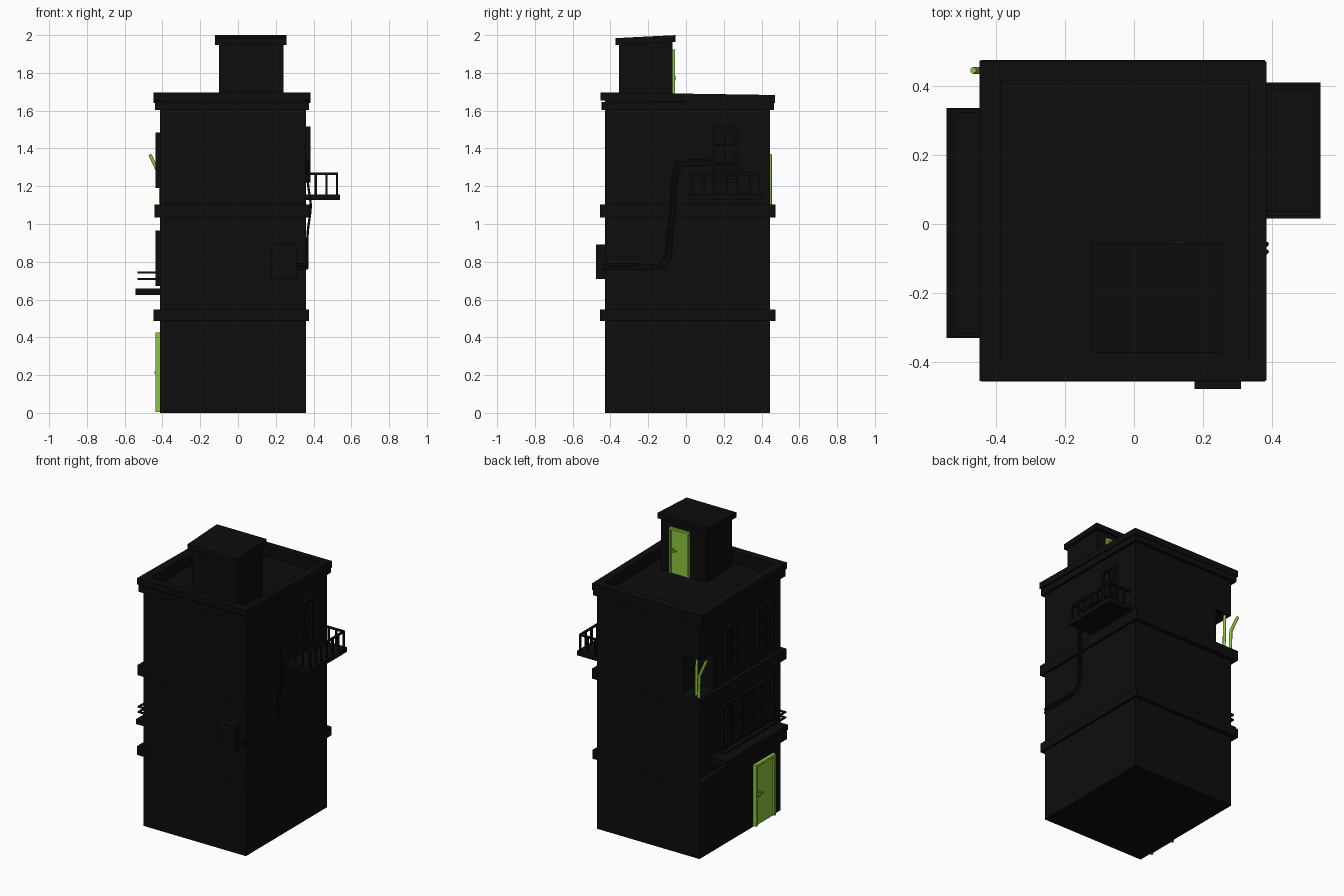
import bpy, bmesh
from mathutils import Vector

if "Cube" in bpy.data.objects:
    bpy.data.objects.remove(bpy.data.objects["Cube"])


def material(name, color):
    m = bpy.data.materials.new(name)
    m.diffuse_color = color
    m.use_nodes = True
    m.node_tree.nodes["Principled BSDF"].inputs["Base Color"].default_value = m.diffuse_color
    return m


BLACK = material("black_paint", (0.004, 0.004, 0.004, 1))
GREEN = material("green_paint", (0.27, 0.56, 0.05, 1))


def add_box(bm, x, y, z, tilt=0.0):
    """Box from ranges; tilt raises the back edge relative to the front."""
    x, y = sorted(x), sorted(y)
    vs = [bm.verts.new((a, b, c + (tilt if b == y[1] else 0))) for c in z for b in y for a in x]
    for f in ((0, 2, 3, 1), (4, 5, 7, 6), (0, 1, 5, 4), (2, 6, 7, 3), (0, 4, 6, 2), (1, 3, 7, 5)):
        bm.faces.new([vs[i] for i in f])


def finish(bm, name, mat=BLACK):
    me = bpy.data.meshes.new(name)
    bm.to_mesh(me)
    bm.free()
    me.materials.append(mat)
    ob = bpy.data.objects.new(name, me)
    bpy.context.collection.objects.link(ob)
    return ob


def boxes(name, items, mat=BLACK):
    bm = bmesh.new()
    for it in items:
        add_box(bm, *it)
    return finish(bm, name, mat)


def ring(name, x, y, z, inner_x, inner_y, tilt=0.0):
    """Closed rectangular rim, sloping towards the back by tilt."""
    bm = bmesh.new()
    loops = []
    for (px, py), h in (((x, y), z[0]), ((x, y), z[1]), ((inner_x, inner_y), z[1]), ((inner_x, inner_y), z[0])):
        pts = ((px[0], py[0]), (px[1], py[0]), (px[1], py[1]), (px[0], py[1]))
        loops.append([bm.verts.new((a, b, h + tilt * (b - y[0]) / (y[1] - y[0]))) for a, b in pts])
    for k in range(4):
        a, b = loops[k], loops[(k + 1) % 4]
        for i in range(4):
            j = (i + 1) % 4
            bm.faces.new((a[i], a[j], b[j], b[i]))
    bmesh.ops.recalc_face_normals(bm, faces=bm.faces)
    return finish(bm, name)


def tube(name, pts, radius, mat=BLACK, order=2, res=8):
    cu = bpy.data.curves.new(name, 'CURVE')
    cu.dimensions = '3D'
    cu.bevel_depth, cu.bevel_resolution, cu.use_fill_caps = radius, 1, True
    sp = cu.splines.new('NURBS' if order > 2 else 'POLY')
    sp.points.add(len(pts) - 1)
    for p, co in zip(sp.points, pts):
        p.co = (*co, 1)
    if order > 2:
        sp.order_u, sp.use_endpoint_u, sp.resolution_u = order, True, res
    cu.materials.append(mat)
    ob = bpy.data.objects.new(name, cu)
    bpy.context.collection.objects.link(ob)
    return ob


def window(name, x, side, y, z, cols, rows):
    """Framed window on an x-facing wall with glazing bars."""
    d, t = 0.022 * side, 0.018
    x0 = x - 0.01 * side
    parts = [((x0, x + 0.006 * side), y, z)]
    for yy in (y[0], y[1] - t):
        parts.append(((x0, x + d), (yy, yy + t), z))
    for zz in (z[0], z[1] - t):
        parts.append(((x0, x + d), (y[0] + t, y[1] - t), (zz, zz + t)))
    for i in range(1, cols):
        c = y[0] + (y[1] - y[0]) * i / cols
        parts.append(((x0, x + d * 0.7), (c - 0.005, c + 0.005), (z[0] + t, z[1] - t)))
    for i in range(1, rows):
        c = z[0] + (z[1] - z[0]) * i / rows
        parts.append(((x0, x + d * 0.7), (y[0] + t, y[1] - t), (c - 0.005, c + 0.005)))
    boxes(name, parts)


X, Y = (-0.414, 0.361), (-0.43, 0.445)
IX, IY = (-0.385, 0.332), (-0.40, 0.415)

# main block with an open niche at the back left corner
body = boxes("building_body", [(X, Y, (0, 1.612))])
cutter = boxes("niche_cutter", [((-0.6, -0.29), (0.29, 0.7), (1.105, 1.36))])
cutter.hide_render = True
cutter.hide_viewport = True
mod = body.modifiers.new("niche", 'BOOLEAN')
mod.operation, mod.object, mod.solver = 'DIFFERENCE', cutter, 'EXACT'

# floor bands
ring("lower_band", (-0.447, 0.377), (-0.455, 0.473), (0.487, 0.547), IX, IY)
ring("upper_band", (-0.442, 0.379), (-0.456, 0.475), (1.035, 1.104), IX, IY)

# parapet and double cornice
ring("parapet", X, Y, (1.60, 1.685), IX, IY, -0.008)
ring("lower_cornice", (-0.44, 0.377), (-0.447, 0.466), (1.603, 1.647), IX, IY)
ring("upper_cornice", (-0.447, 0.384), (-0.453, 0.470), (1.654, 1.697), IX, IY, -0.014)

# rooftop stair house
boxes("stair_house", [((-0.10, 0.24), (-0.356, -0.072), (1.60, 1.965))])
boxes("stair_house_cap", [((-0.122, 0.256), (-0.372, -0.055), (1.948, 1.984), 0.016)])

# green doors: slab, frame and handle
boxes("roof_door", [
    ((0.03, 0.16), (-0.08, -0.064), (1.612, 1.915)),
    ((0.02, 0.034), (-0.08, -0.057), (1.612, 1.925)),
    ((0.156, 0.17), (-0.08, -0.057), (1.612, 1.925)),
    ((0.034, 0.156), (-0.08, -0.057), (1.911, 1.925)),
    ((0.135, 0.143), (-0.07, -0.055), (1.76, 1.785)),
    ((0.115, 0.143), (-0.06, -0.053), (1.768, 1.776)),
], GREEN)
boxes("street_door", [
    ((-0.427, -0.40), (-0.34, -0.145), (0.006, 0.415)),
    ((-0.438, -0.40), (-0.35, -0.333), (0.006, 0.425)),
    ((-0.438, -0.40), (-0.152, -0.135), (0.006, 0.425)),
    ((-0.438, -0.40), (-0.333, -0.152), (0.408, 0.425)),
    ((-0.436, -0.42), (-0.182, -0.172), (0.195, 0.23)),
    ((-0.442, -0.434), (-0.21, -0.172), (0.208, 0.218)),
], GREEN)

# windows
window("long_window", X[0], -1, (-0.34, 0.22), (0.672, 0.965), 5, 2)
window("upper_window_back", X[0], -1, (0.055, 0.187), (1.19, 1.485), 2, 3)
window("upper_window_front", X[0], -1, (-0.34, -0.16), (1.19, 1.485), 2, 3)
window("balcony_window", X[1], 1, (0.137, 0.275), (1.22, 1.515), 2, 3)

# ledge under the long window with two thin rails
boxes("window_ledge", [((-0.543, -0.40), (-0.33, 0.336), (0.625, 0.658))])
rails = []
for z in (0.703, 0.739):
    rails.append(((-0.532, -0.522), (-0.325, 0.331), (z, z + 0.010)))
    for y in (-0.325, 0.321):
        rails.append(((-0.522, -0.40), (y, y + 0.010), (z, z + 0.010)))
boxes("ledge_rails", rails)

# side balcony with railing
boxes("balcony_slab", [((0.35, 0.540), (0.016, 0.41), (1.127, 1.157))])
top = (1.260, 1.272)
bars = [((0.518, 0.53), (0.024, 0.402), top)]
for y in (0.024, 0.390):
    bars.append(((0.35, 0.518), (y, y + 0.012), top))
    for x in (0.405, 0.462):
        bars.append(((x, x + 0.012), (y, y + 0.012), (1.15, 1.262)))
for i in range(7):
    y = 0.024 + i * 0.061
    bars.append(((0.518, 0.53), (y, y + 0.012), (1.15, 1.262)))
boxes("balcony_railing", bars)

# front utility box and its twin pipes round the corner
boxes("utility_box", [((0.175, 0.31), (-0.477, -0.42), (0.71, 0.892))])
for i, o in enumerate((0.0, 0.022)):
    tube(f"pipe_{i + 1}", [
        (0.30, -0.44, 0.764 + o), (0.366, -0.44, 0.764 + o), (0.366, -0.40, 0.764 + o),
        (0.366, -0.20, 0.764 + o), (0.366, -0.085 - o, 0.775 + o), (0.366, -0.075 - o, 0.95),
        (0.385, -0.058 - o, 1.07), (0.385, -0.058 - o, 1.12), (0.368, -0.055 - o, 1.22),
        (0.366, -0.035 - o, 1.315 + o), (0.366, 0.06, 1.312 + o), (0.366, 0.14, 1.318 + o)],
        0.006, BLACK, 3)

# green poles in the corner niche
tube("straight_pole", [(-0.375, 0.4225, 1.10), (-0.378, 0.424, 1.355)], 0.010, GREEN)
tube("bent_pole", [(-0.408, 0.444, 1.10), (-0.412, 0.444, 1.25), (-0.466, 0.445, 1.368)], 0.010, GREEN)
